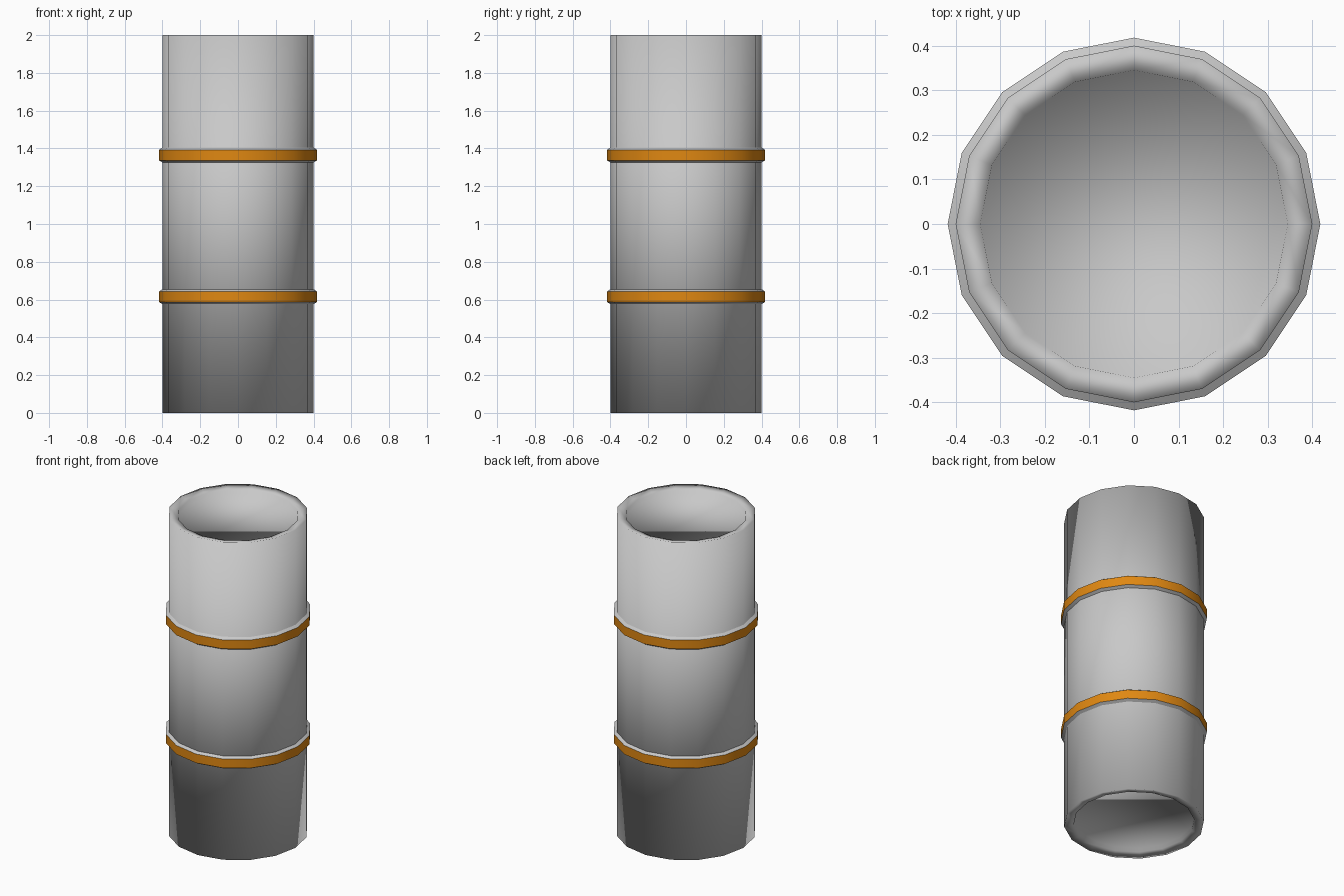
import bpy, bmesh, math

SIDES = 16
HEIGHT = 2.0

if "Cube" in bpy.data.objects:
    bpy.data.objects.remove(bpy.data.objects["Cube"], do_unlink=True)


def make_material(name, rgb):
    mat = bpy.data.materials.new(name)
    mat.use_nodes = True
    colour = (*rgb, 1.0)
    mat.diffuse_color = colour
    mat.node_tree.nodes["Principled BSDF"].inputs["Base Color"].default_value = colour
    return mat


steel = make_material("grey steel", (0.58, 0.58, 0.58))
orange = make_material("orange paint", (0.745, 0.246, 0.006))


def ring(bm, radius, z):
    turn = 2 * math.pi / SIDES
    return [bm.verts.new((radius * math.cos(i * turn), radius * math.sin(i * turn), z))
            for i in range(SIDES)]


def finish(bm, name, materials, soft_edges=()):
    """Smooth shading with sharp creases, except on the listed edges."""
    for face in bm.faces:
        face.smooth = True
    for edge in bm.edges:
        if len(edge.link_faces) == 2 and edge not in soft_edges:
            edge.smooth = edge.calc_face_angle() < math.radians(30)
    mesh = bpy.data.meshes.new(name)
    bm.to_mesh(mesh)
    bm.free()
    for mat in materials:
        mesh.materials.append(mat)
    obj = bpy.data.objects.new(name, mesh)
    bpy.context.collection.objects.link(obj)
    return obj


def lathe(bm, profile):
    """Sweep (radius, z) points, listed upwards on the outside."""
    rings = [ring(bm, r, z) for r, z in profile]
    for low, high in zip(rings, rings[1:]):
        for i in range(SIDES):
            j = (i + 1) % SIDES
            bm.faces.new((low[i], low[j], high[j], high[i]))
    return rings


# Drum body: straight wall, dished rims and recessed lids at both ends
rim = [(0.40, 0.0), (0.345, 0.012), (0.34, 0.035)]
bottom = rim[::-1]
top = [(r, HEIGHT - z) for r, z in rim]
bm = bmesh.new()
rings = lathe(bm, bottom + top)
bm.faces.new(rings[0][::-1])
bm.faces.new(rings[-1])
lips = set(rings[1] + rings[-2])
soft = {e for e in bm.edges if e.verts[0] in lips and e.verts[1] in lips}
finish(bm, "drum_body", [steel], soft)

# Raised hoops: grey chamfers with an orange outer band
for name, z in (("lower_hoop", 0.615), ("upper_hoop", 1.365)):
    bm = bmesh.new()
    lathe(bm, [(0.399, z - 0.04), (0.418, z - 0.028), (0.418, z + 0.028), (0.399, z + 0.04)])
    bm.normal_update()
    for face in bm.faces:
        face.material_index = 1 if abs(face.normal.z) < 0.1 else 0
    finish(bm, name, [steel, orange])
